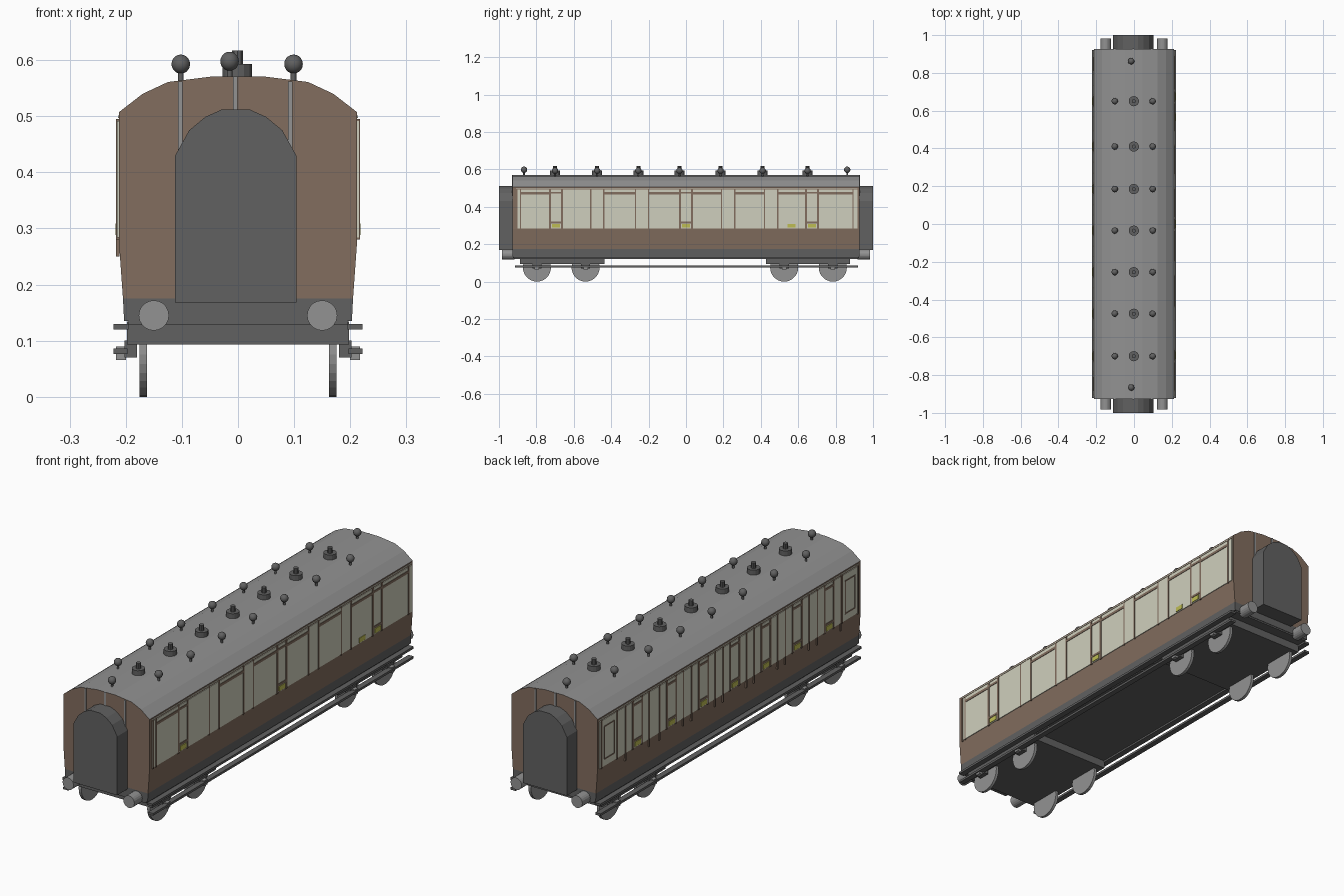
import bpy, bmesh, math
from mathutils import Matrix

if "Cube" in bpy.data.objects:
    bpy.data.objects.remove(bpy.data.objects["Cube"])


def srgb(r, g, b):
    return tuple((c / 255 / 12.92 if c < 10 else ((c / 255 + 0.055) / 1.055) ** 2.4)
                 for c in (r, g, b)) + (1,)


def material(name, *rgb):
    m = bpy.data.materials.new(name)
    m.diffuse_color = srgb(*rgb)
    m.use_nodes = True
    m.node_tree.nodes["Principled BSDF"].inputs["Base Color"].default_value = m.diffuse_color
    return m


BROWN = material("brown paint", 130, 109, 94)
CREAM = material("cream panel", 207, 207, 189)
GREY = material("light grey", 146, 146, 146)
DARK = material("dark grey", 97, 97, 97)
OLIVE = material("olive yellow", 190, 188, 84)


def finish(bm, name, *mats):
    bmesh.ops.recalc_face_normals(bm, faces=bm.faces)
    me = bpy.data.meshes.new(name)
    bm.to_mesh(me)
    bm.free()
    ob = bpy.data.objects.new(name, me)
    bpy.context.collection.objects.link(ob)
    for m in mats:
        me.materials.append(m)
    return ob


def add_box(bm, x0, x1, y0, y1, z0, z1):
    mat = Matrix.Translation(((x0 + x1) / 2, (y0 + y1) / 2, (z0 + z1) / 2))
    mat = mat @ Matrix.Diagonal((abs(x1 - x0), abs(y1 - y0), abs(z1 - z0), 1))
    bmesh.ops.create_cube(bm, size=1, matrix=mat)


def boxes(name, mat, items):
    bm = bmesh.new()
    for it in items:
        add_box(bm, *it)
    return finish(bm, name, mat)


def add_cyl(bm, centre, r, depth, axis="Z", n=16):
    rot = {"Z": Matrix(), "X": Matrix.Rotation(math.pi / 2, 4, "Y"),
           "Y": Matrix.Rotation(math.pi / 2, 4, "X")}[axis]
    bmesh.ops.create_cone(bm, cap_ends=True, segments=n, radius1=r, radius2=r,
                          depth=depth, matrix=Matrix.Translation(centre) @ rot)


def extrude_profile(bm, pts, y0, y1):
    f = bm.faces.new([bm.verts.new((x, y0, z)) for x, z in pts])
    ext = bmesh.ops.extrude_face_region(bm, geom=[f])["geom"]
    bmesh.ops.translate(bm, vec=(0, y1 - y0, 0),
                        verts=[v for v in ext if isinstance(v, bmesh.types.BMVert)])


def mirrored(half):
    return half + [(-x, z) for x, z in reversed(half)]


END = 0.927

# Body shell: brown sides and ends, grey arched roof
bm = bmesh.new()
extrude_profile(bm, mirrored([(0.203, 0.135), (0.205, 0.175), (0.2125, 0.28), (0.2125, 0.507),
                              (0.17, 0.54), (0.125, 0.561), (0.045, 0.571)]), -END, END)
# cut a level line so the lower skirt can be dark
bmesh.ops.bisect_plane(bm, geom=bm.verts[:] + bm.edges[:] + bm.faces[:],
                       plane_co=(0, 0, 0.175), plane_no=(0, 0, 1))
body = finish(bm, "coach_body", BROWN, GREY, DARK)
for p in body.data.polygons:
    if p.center.z < 0.174:
        p.material_index = 2
    elif p.normal.z > 0.3:
        p.material_index = 1

# Gangway connectors at both ends
bm = bmesh.new()
arch = [(0.108, 0.168), (0.108, 0.43), (0.083, 0.475), (0.054, 0.499), (0.025, 0.512)]
for s in (-1, 1):
    extrude_profile(bm, [(x - 0.004, z) for x, z in mirrored(arch)], s * 0.92, s)
finish(bm, "gangway_connectors", DARK)

# Vertical strips on the ends
boxes("end_strips", GREY, [(x - 0.004, x + 0.004, s * END, s * (END + 0.003), 0.40, z)
                           for s in (-1, 1)
                           for x, z in ((-0.103, 0.562), (-0.005, 0.571), (0.093, 0.562))])

# Buffers
bm = bmesh.new()
for s in (-1, 1):
    for x in (-0.15, 0.15):
        add_cyl(bm, (x, s * 0.95, 0.145), 0.027, 0.066, "Y", 20)
finish(bm, "buffers", GREY)

# Cream window bands on both sides
X1, X2, X3 = 0.2155, 0.2175, 0.2185
boxes("cream_window_bands", CREAM, [(s * 0.21, s * X1, -0.91, 0.918, 0.284, 0.492)
                                    for s in (-1, 1)])
boxes("cream_top_lines", CREAM, [(s * 0.21, s * 0.214, -0.91, 0.918, 0.497, 0.501)
                                 for s in (-1, 1)])


def pillar(s, y, w=0.007, z0=0.28):
    return (s * 0.211, s * X2, y - w / 2, y + w / 2, z0, 0.495)


def rail(s, y0, y1, z, h=0.01):
    return (s * 0.211, s * X2, y0, y1, z - h / 2, z + h / 2)


def door(s, y):
    return [pillar(s, y - 0.032, 0.01), pillar(s, y + 0.032, 0.01),
            rail(s, y - 0.032, y + 0.032, 0.317), rail(s, y - 0.032, y + 0.032, 0.475)]


bays = [-0.7, -0.475, -0.255, -0.035, 0.185, 0.41, 0.65]

# Corridor side framing (right)
right = [pillar(1, y) for y in (-0.905, -0.885, -0.51, -0.44, -0.27, -0.2, 0.19, 0.26,
                                0.42, 0.49, 0.893)]
right_doors = (-0.695, 0.0, 0.674)
for y in right_doors:
    right += door(1, y)
for a, b in ((-0.885, -0.73), (-0.44, -0.27), (-0.2, -0.03), (0.03, 0.19), (0.26, 0.42),
             (0.49, 0.64), (0.71, 0.893)):
    right.append(rail(1, a, b, 0.472, 0.012))
boxes("right_window_frames", BROWN, right)

# Compartment side framing (left): a door in each bay
left = []
for y in bays:
    left += door(-1, y)
    left += [pillar(-1, y - 0.083, 0.007, 0.25), pillar(-1, y + 0.083, 0.007, 0.25)]
for c in (-0.848, 0.848):
    left += [pillar(-1, c - 0.055), pillar(-1, c + 0.055)]
    left += [rail(-1, c - 0.035, c + 0.035, z, 0.005) for z in (0.315, 0.46)]
    left += [(-0.211, -X2, c + d - 0.002, c + d + 0.002, 0.315, 0.46) for d in (-0.035, 0.035)]
boxes("left_window_frames", BROWN, left)

# Olive plates under the door windows
plates = [(0.211, X3, y - 0.021, y + 0.021, 0.288, 0.309) for y in right_doors + (0.565,)]
plates += [(-0.211, -X3, y - 0.021, y + 0.021, 0.288, 0.309) for y in bays]
boxes("door_plates", OLIVE, plates)

# Roof ventilators: ball on a post
bm = bmesh.new()
spots = [(x, y, 0.593) for y in bays for x in (-0.102, 0.099)]
spots += [(-0.015, -0.866, 0.598), (-0.015, 0.862, 0.598)]
for x, y, z in spots:
    add_cyl(bm, (x, y, z - 0.02), 0.005, 0.034, n=8)
    bmesh.ops.create_uvsphere(bm, u_segments=14, v_segments=10, radius=0.017,
                              matrix=Matrix.Translation((x, y, z)))
vents = finish(bm, "roof_ball_vents", DARK)
vents.data.polygons.foreach_set("use_smooth", [len(p.vertices) < 5 for p in vents.data.polygons])

# Roof lamp tops: wide drum with a small cap
bm = bmesh.new()
for y in bays:
    add_cyl(bm, (-0.001, y, 0.579), 0.027, 0.028, n=14)
    add_cyl(bm, (-0.001, y, 0.604), 0.0105, 0.026, n=10)
finish(bm, "roof_lamp_tops", DARK)

# Underframe fittings, bogies and brackets
under = [(-0.195, 0.195, -0.925, 0.925, 0.128, 0.14)]
for y0, y1 in ((-0.45, -0.36), (0.07, 0.28), (0.36, 0.43)):
    under.append((0.15, 0.19, y0, y1, 0.12, 0.13))
boxes("underframe", DARK, under)
wheels_y = (-0.797, -0.537, 0.525, 0.785)
bogies = []
for c in (-0.662, 0.652):
    bogies.append((-0.198, 0.198, c - 0.225, c + 0.225, 0.093, 0.134))
boxes("bogie_frames", DARK, bogies)
boxes("axle_boxes", DARK, [(s * 0.18, s * 0.202, y - 0.025, y + 0.025, 0.07, 0.10)
                           for s in (-1, 1) for y in wheels_y])

# Long footboards, upper and lower
boards = []
for s in (-1, 1):
    boards.append((s * 0.195, s * 0.222, -0.92, 0.92, 0.12, 0.13))
    boards.append((s * 0.197, s * 0.222, -0.915, 0.92, 0.076, 0.086))
boxes("footboards", DARK, boards)

# Wheels and axle caps
bm = bmesh.new()
for y in wheels_y:
    for s in (-1, 1):
        add_cyl(bm, (s * 0.169, y, 0.075), 0.075, 0.013, "X", 28)
finish(bm, "wheels", GREY)
boxes("axle_caps", GREY, [(s * 0.2, s * 0.217, y - 0.012, y + 0.012, 0.066, 0.09)
                          for s in (-1, 1) for y in wheels_y])
